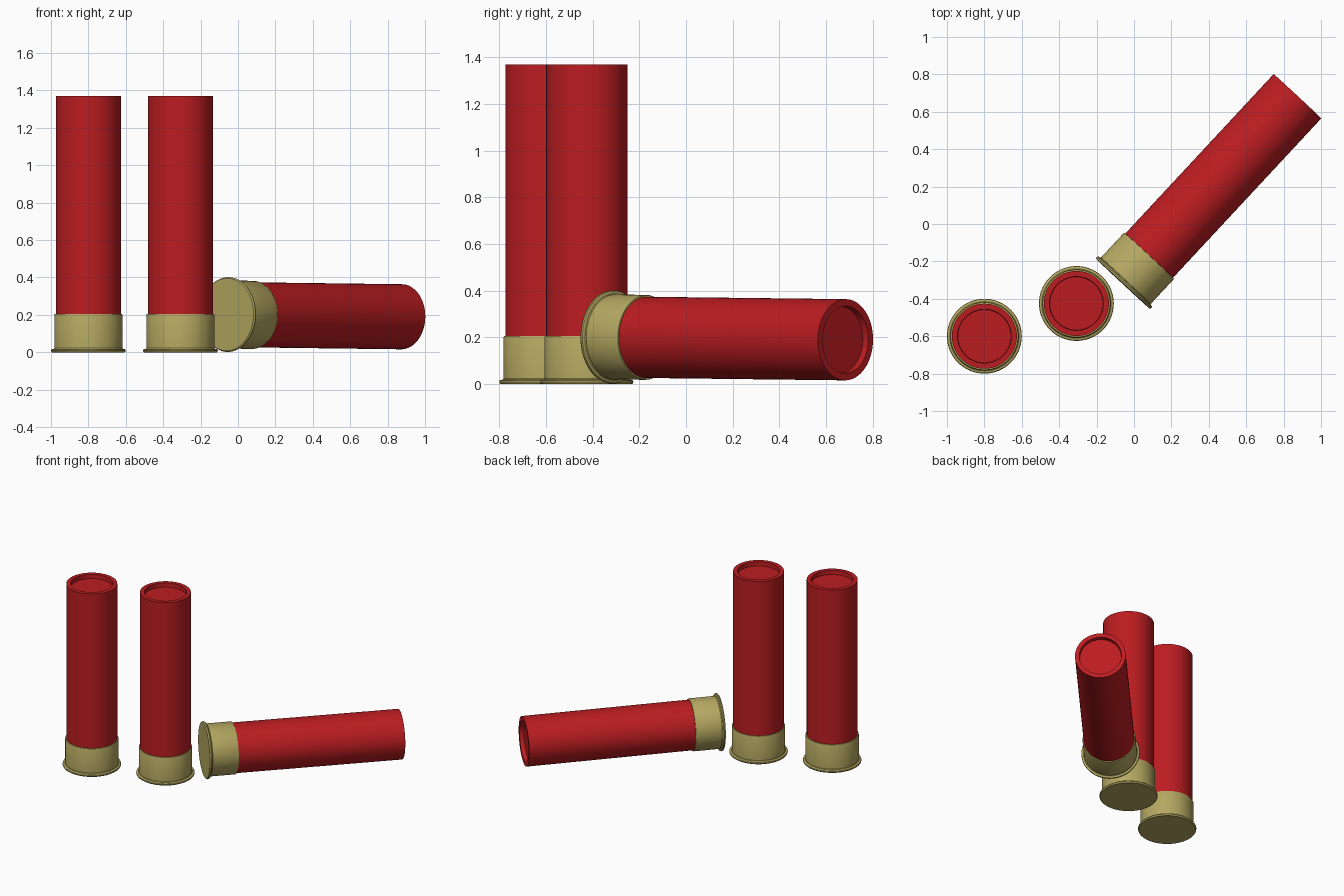
import bpy, bmesh
from mathutils import Vector, Matrix

if "Cube" in bpy.data.objects:
    bpy.data.objects.remove(bpy.data.objects["Cube"])

SEGMENTS = 64


def material(name, color):
    m = bpy.data.materials.new(name)
    m.diffuse_color = color
    m.use_nodes = True
    m.node_tree.nodes["Principled BSDF"].inputs["Base Color"].default_value = m.diffuse_color
    return m


red = material("red_plastic", (0.50, 0.012, 0.015, 1))
brass = material("brass", (0.46, 0.39, 0.12, 1))


def lathe(name, profile, mat, matrix):
    """Revolve (radius, height) points round z; end points lie on the axis."""
    bm = bmesh.new()
    verts = [bm.verts.new((r, 0, z)) for r, z in profile]
    edges = [bm.edges.new(pair) for pair in zip(verts, verts[1:])]
    bmesh.ops.spin(bm, geom=verts + edges, cent=(0, 0, 0), axis=(0, 0, 1),
                   angle=6.283185307, steps=SEGMENTS, use_merge=False)
    bmesh.ops.remove_doubles(bm, verts=bm.verts, dist=0.0003)
    bmesh.ops.recalc_face_normals(bm, faces=bm.faces)
    mesh = bpy.data.meshes.new(name)
    bm.to_mesh(mesh)
    bm.free()
    mesh.materials.append(mat)
    obj = bpy.data.objects.new(name, mesh)
    obj.matrix_world = matrix
    bpy.context.collection.objects.link(obj)
    bpy.ops.object.select_all(action='DESELECT')
    obj.select_set(True)
    bpy.context.view_layer.objects.active = obj
    bpy.ops.object.shade_smooth_by_angle(angle=0.6)


# Metal cup with a rounded rim at the base
cup = [(0, 0), (0.194, 0), (0.198, 0.003), (0.2, 0.009), (0.198, 0.015),
       (0.194, 0.018), (0.185, 0.019), (0.182, 0.023), (0.182, 0.2),
       (0.180, 0.205), (0.172, 0.206), (0, 0.206)]
# Plastic tube with a shallow recess in the mouth
tube = [(0, 0.206), (0.174, 0.206), (0.174, 1.37), (0.144, 1.37),
        (0.142, 1.34), (0, 1.34)]

# Two standing shells and one lying with its rim on the ground
base, tip = Vector((-0.059, -0.320, 0.202)), Vector((0.873, 0.682, 0.190))
lying = Matrix.Translation(base) @ (tip - base).to_track_quat('Z', 'Y').to_matrix().to_4x4()
placements = {
    "left": Matrix.Translation((-0.8, -0.6, 0)),
    "middle": Matrix.Translation((-0.308, -0.425, 0)),
    "lying": lying,
}
for label, matrix in placements.items():
    lathe(label + "_metal_base", cup, brass, matrix)
    lathe(label + "_plastic_tube", tube, red, matrix)
